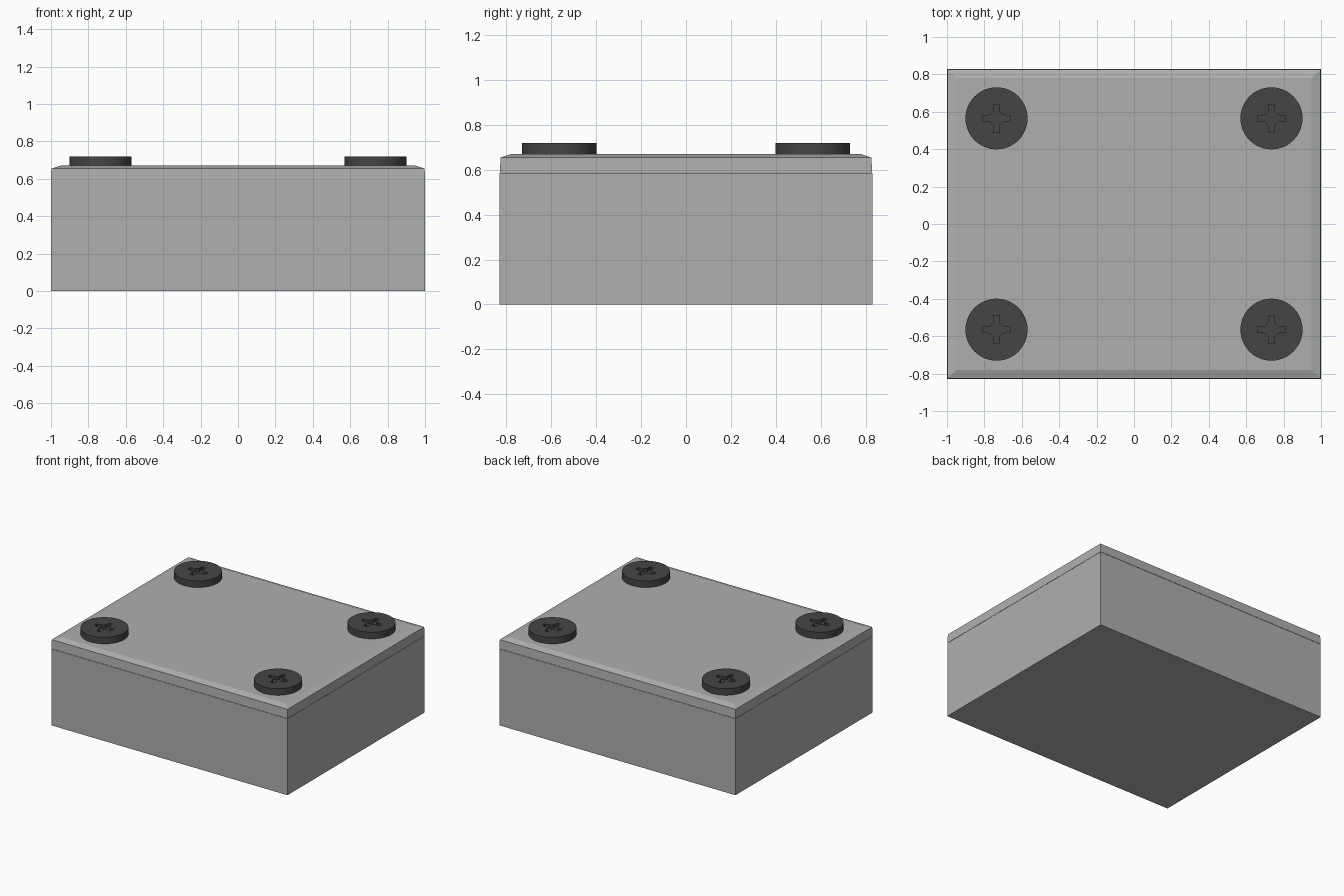
import bpy, bmesh, math

if "Cube" in bpy.data.objects:
    bpy.data.objects.remove(bpy.data.objects["Cube"])


def material(name, value):
    m = bpy.data.materials.new(name)
    m.diffuse_color = (value, value, value, 1)
    m.use_nodes = True
    m.node_tree.nodes["Principled BSDF"].inputs["Base Color"].default_value = m.diffuse_color
    return m


grey = material("light grey", 0.43)
dark = material("dark grey", 0.06)


def loft(name, rings, mat):
    """Closed solid through stacked rings of equal point count."""
    bm = bmesh.new()
    loops = [[bm.verts.new(p) for p in ring] for ring in rings]
    n = len(loops[0])
    for a, b in zip(loops, loops[1:]):
        for i in range(n):
            j = (i + 1) % n
            bm.faces.new((a[i], a[j], b[j], b[i]))
    bm.faces.new(loops[0][::-1])
    bm.faces.new(loops[-1])
    bmesh.ops.recalc_face_normals(bm, faces=bm.faces)
    me = bpy.data.meshes.new(name)
    bm.to_mesh(me)
    bm.free()
    me.materials.append(mat)
    ob = bpy.data.objects.new(name, me)
    bpy.context.collection.objects.link(ob)
    return ob


def rect(x, y, z):
    return [(-x, -y, z), (x, -y, z), (x, y, z), (-x, y, z)]


# box body and chamfered, slightly tapered lid
loft("box_body", [rect(1, 0.83, 0), rect(1, 0.83, 0.585)], grey)
loft("box_lid", [rect(1, 0.83, 0.587), rect(0.998, 0.826, 0.655),
                 rect(0.95, 0.78, 0.67)], grey)

# screw head disc
R, H, N = 0.166, 0.055, 48
disc = [(R * math.cos(2 * math.pi * i / N), R * math.sin(2 * math.pi * i / N))
        for i in range(N)]
head = loft("screw_head", [[(x, y, z) for x, y in disc] for z in (0, H)], dark)

# cross-shaped recess cutter: one arm repeated four times
arm = [(0.035, -0.017), (0.075, -0.015), (0.075, 0.015), (0.035, 0.017)]
cross = []
for k in range(4):
    c, s = round(math.cos(k * math.pi / 2)), round(math.sin(k * math.pi / 2))
    cross += [(x * c - y * s, x * s + y * c) for x, y in arm]
cutter = loft("recess_cutter", [[(x, y, z) for x, y in cross] for z in (0.03, 0.1)], dark)
cutter.hide_render = True

mod = head.modifiers.new("recess", 'BOOLEAN')
mod.operation = 'DIFFERENCE'
mod.solver = 'EXACT'
mod.object = cutter
bpy.context.view_layer.objects.active = head
head.select_set(True)
bpy.ops.object.modifier_apply(modifier="recess")
bpy.ops.object.shade_smooth_by_angle(angle=math.radians(30))
bpy.data.objects.remove(cutter)

# four screws in the lid corners
for sx in (-1, 1):
    for sy in (-1, 1):
        ob = head if (sx, sy) == (-1, -1) else head.copy()
        if ob is not head:
            bpy.context.collection.objects.link(ob)
        ob.name = "screw_%s_%s" % ("front" if sy < 0 else "back",
                                   "left" if sx < 0 else "right")
        ob.location = (sx * 0.735, sy * 0.565, 0.665)
